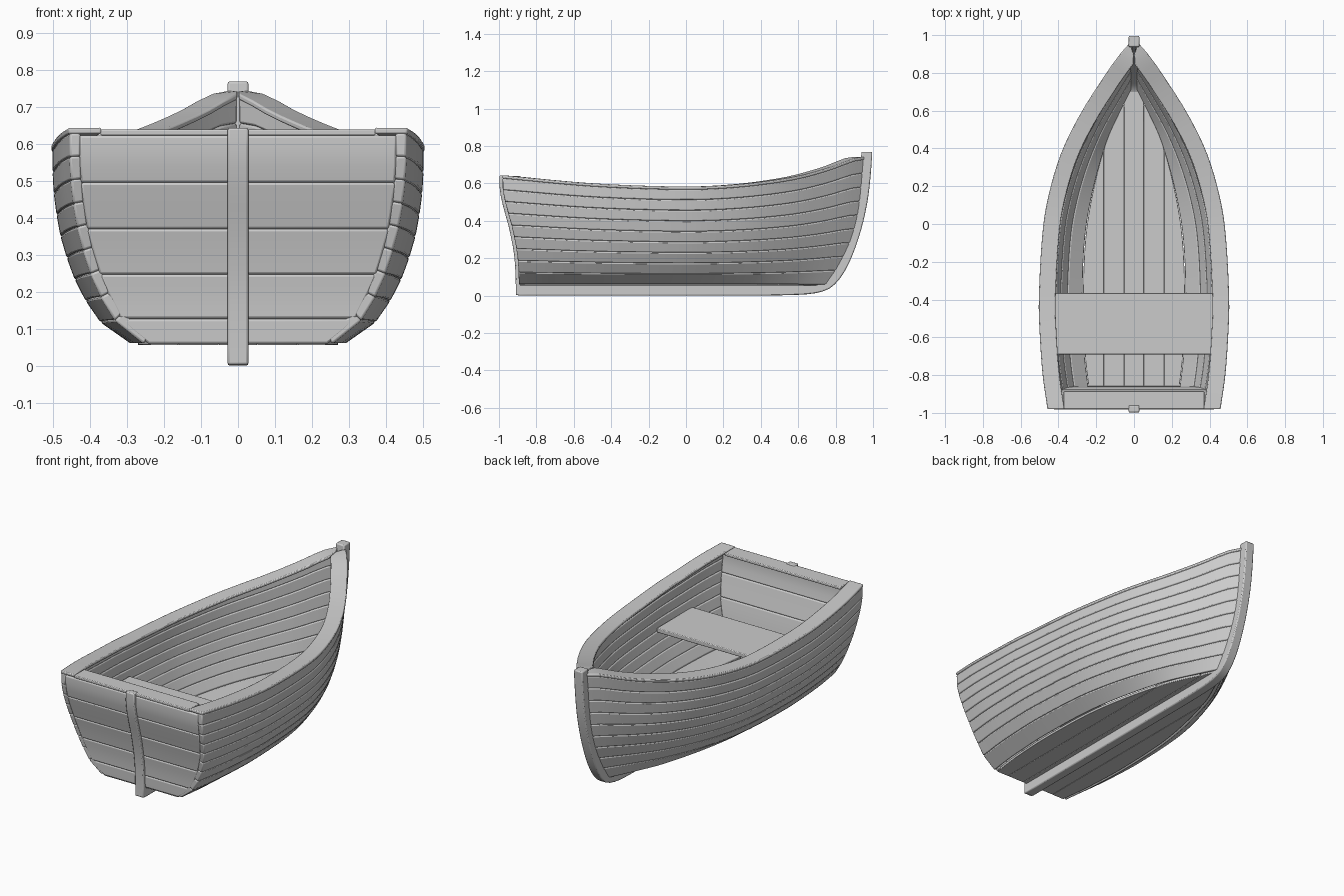
import bpy, bmesh, math
from mathutils import Vector

if "Cube" in bpy.data.objects:
    bpy.data.objects.remove(bpy.data.objects["Cube"])


def curve(pts):
    """Smooth Hermite interpolation through (t, value) pairs."""
    n = len(pts)

    def slope(i):
        a, b = pts[max(i - 1, 0)], pts[min(i + 1, n - 1)]
        return (b[1] - a[1]) / (b[0] - a[0])

    def f(t):
        i = 0
        while i < n - 2 and t > pts[i + 1][0]:
            i += 1
        (t0, a), (t1, b) = pts[i], pts[i + 1]
        h = t1 - t0
        u = (t - t0) / h
        return ((2*u**3 - 3*u*u + 1) * a + (u**3 - 2*u*u + u) * h * slope(i)
                + (3*u*u - 2*u**3) * b + (u**3 - u*u) * h * slope(i + 1))
    return f


def loft(name, rings, bevel=0.005, mirror=False):
    """Closed rings joined into a solid with capped ends."""
    bm = bmesh.new()
    vs = [[bm.verts.new(p) for p in r] for r in rings]
    n = len(rings[0])
    for a, b in zip(vs, vs[1:]):
        for i in range(n):
            j = (i + 1) % n
            bm.faces.new((a[i], a[j], b[j], b[i]))
    bm.faces.new(vs[0])
    bm.faces.new(vs[-1])
    bmesh.ops.recalc_face_normals(bm, faces=bm.faces)
    me = bpy.data.meshes.new(name)
    bm.to_mesh(me)
    bm.free()
    ob = bpy.data.objects.new(name, me)
    bpy.context.collection.objects.link(ob)
    bpy.ops.object.select_all(action='DESELECT')
    ob.select_set(True)
    bpy.context.view_layer.objects.active = ob
    bpy.ops.object.shade_smooth_by_angle(angle=math.radians(35))
    if bevel:
        m = ob.modifiers.new("bevel", 'BEVEL')
        m.width, m.segments, m.limit_method = bevel, 2, 'ANGLE'
        m.angle_limit = math.radians(40)
    if mirror:
        m = ob.modifiers.new("mirror", 'MIRROR')
        m.use_mirror_merge = False
    return ob


# Hull shape: s runs stern to bow, v runs chine to sheer
chine_x = curve([(0, .255), (.12, .277), (.3, .288), (.545, .265), (.8, .17), (.94, .07), (1, .02)])
sheer_x = curve([(0, .455), (.09, .48), (.195, .495), (.3, .501), (.5, .478), (.605, .44),
                 (.71, .375), (.81, .278), (.91, .155), (.965, .08), (1, .022)])
sheer_z = curve([(0, .64), (.25, .597), (.5, .58), (.65, .592), (.8, .63), (.9, .68), (.97, .73), (1, .74)])
flare = curve([(i / 9, f) for i, f in enumerate((0, .39, .58, .72, .82, .9, .95, .985, 1, 1))])
stern_y = curve([(0, -.893), (.25, -.9), (.5, -.925), (.75, -.963), (.9, -.98), (1, -.98)])
bow_y = curve([(0, .76), (.15, .825), (.36, .89), (.6, .93), (1, .955)])


def hull(s, v):
    blend = .7 * s ** 4
    f = flare(v) * (1 - blend) + v * blend
    x = chine_x(s) + (sheer_x(s) - chine_x(s)) * f
    y = stern_y(v) + (bow_y(v) - stern_y(v)) * s
    return Vector((x, y, .058 + (sheer_z(s) - .07) * v))


def inner(s, v, t=.03):
    e = .01
    ds = hull(min(s + e, 1), v) - hull(max(s - e, 0), v)
    dv = hull(s, min(v + e, 1)) - hull(s, max(v - e, 0))
    n = ds.cross(dv).normalized()
    if n.x < 0:
        n = -n
    if s == 0:
        n = Vector((n.x, 0, n.z)).normalized()
    p = hull(s, v) - n * t
    p.x = max(p.x, .002)
    return p


N = 36
S = [i / N for i in range(N + 1)]

# Side planks
for k in range(9):
    a, b = k / 9, (k + 1) / 9
    loft("side_plank_%d" % (k + 1),
         [(hull(s, a), hull(s, b), inner(s, b), inner(s, a)) for s in S], .006, True)

# Gunwale rails
rings = []
for s in S:
    p = hull(s, 1)
    d = hull(min(s + .01, 1), 1) - hull(max(s - .01, 0), 1)
    n = Vector((d.y, -d.x, 0)).normalized()
    q = p - n * .086
    if s == 0:
        q = p - Vector((.086, 0, 0))
    q.x = max(q.x, .001)
    o = p + n * .003
    z = sheer_z(s) + .003
    rings.append([(o.x, o.y, z - .017), (o.x, o.y, z), (q.x, q.y, z), (q.x, q.y, z - .017)])
loft("gunwale_rail", rings, .005, True)

# Floor boards, trimmed to the chine
edges = [-.3, -.16, -.052, .052, .16, .3]
for k in range(5):
    rings = []
    for i in range(81):
        s = i / 80
        w = max(chine_x(s) - .018, .004)
        x0, x1 = max(edges[k], -w), min(edges[k + 1], w)
        if x1 - x0 < .003:
            break
        y = -.89 + 1.645 * s
        rings.append([(x0, y, .055), (x1, y, .055), (x1, y, .07), (x0, y, .07)])
    loft("floor_board_%d" % (k + 1), rings, .003)

# Transom boards
joints = [0, .12, .33, .545, .765, .99]
for k, (a, b) in enumerate(zip(joints, joints[1:])):
    rings = []
    for i in range(4):
        v = a + (b - a) * i / 3
        p, w = hull(0, v), inner(0, v).x + .004
        rings.append([(-w, p.y, p.z), (w, p.y, p.z), (w, p.y + .035, p.z), (-w, p.y + .035, p.z)])
    loft("transom_board_%d" % (k + 1), rings, .007)


def box(name, x, y0, y1, z0, z1, bevel=.004):
    loft(name, [[(-x, y0, z), (x, y0, z), (x, y1, z), (-x, y1, z)] for z in (z0, z1)], bevel)


box("transom_cap", .372, -.979, -.885, .622, .638)
box("seat", .445, -.69, -.365, .355, .38)


def ribbon(name, pairs, w=.028):
    """Timber of constant width between an outer and an inner (y, z) line."""
    loft(name, [[(-w, *o), (w, *o), (w, *i), (-w, *i)] for o, i in pairs], .006)


# Keel sweeping up into the stem
oy = curve([(0, -.9), (.3, .1), (.5, .6), (.58, .74), (.64, .81), (.7, .87), (.79, .93), (.88, .97), (.95, .988), (1, .996)])
oz = curve([(0, 0), (.3, 0), (.5, .004), (.58, .025), (.64, .075), (.7, .17), (.79, .33), (.88, .5), (.95, .65), (1, .768)])
iy = curve([(0, -.9), (.3, .1), (.5, .57), (.58, .69), (.64, .745), (.7, .8), (.79, .865), (.88, .91), (.95, .93), (1, .938)])
iz = curve([(0, .06), (.3, .06), (.5, .06), (.58, .065), (.64, .11), (.7, .2), (.79, .35), (.88, .51), (.95, .65), (1, .768)])
ribbon("keel_and_stem", [((oy(t), oz(t)), (iy(t), iz(t))) for t in [i / 40 for i in range(41)]])

# Stern post on the transom
post = []
for i in range(13):
    z = .002 + .64 * i / 12
    y = stern_y(max(0, (z - .058) / .57)) if z < .628 else -.98
    post.append(((y - .017, z), (y + .02, z)))
ribbon("stern_post", post)
